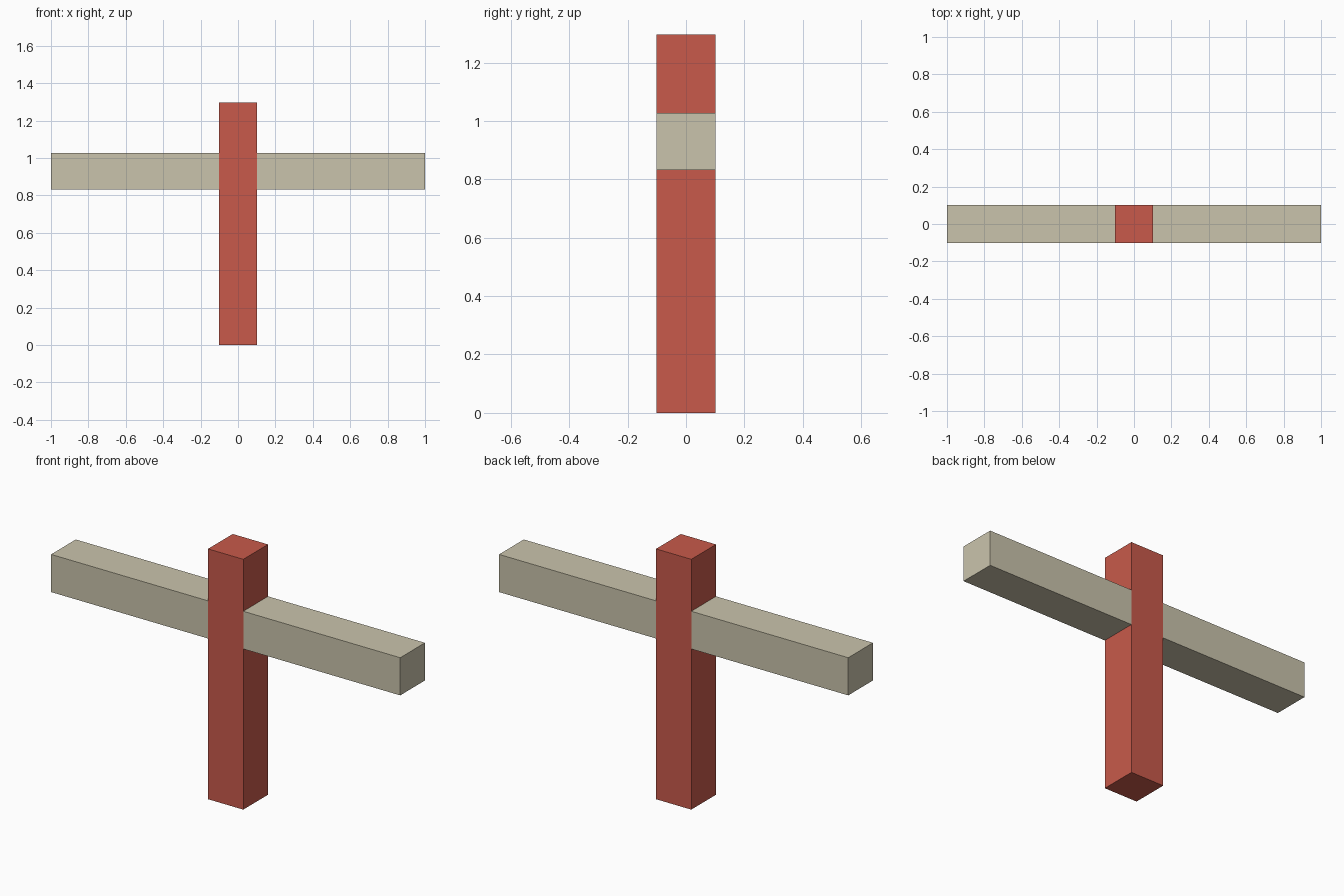
import bpy
import bmesh
from mathutils import Vector

if "Cube" in bpy.data.objects:
    bpy.data.objects.remove(bpy.data.objects["Cube"])


def material(name, rgb):
    m = bpy.data.materials.new(name)
    m.diffuse_color = (*rgb, 1.0)
    m.use_nodes = True
    m.node_tree.nodes["Principled BSDF"].inputs["Base Color"].default_value = m.diffuse_color
    return m


def box(name, lo, hi, mat):
    """Axis-aligned box between two corners."""
    lo, hi = Vector(lo), Vector(hi)
    bm = bmesh.new()
    bmesh.ops.create_cube(bm, size=1.0)
    bmesh.ops.scale(bm, vec=hi - lo, verts=bm.verts)
    bmesh.ops.translate(bm, vec=(lo + hi) / 2, verts=bm.verts)
    mesh = bpy.data.meshes.new(name)
    bm.to_mesh(mesh)
    bm.free()
    mesh.materials.append(mat)
    obj = bpy.data.objects.new(name, mesh)
    bpy.context.collection.objects.link(obj)
    return obj


red = material("brick red", (0.578, 0.102, 0.070))
beige = material("pale beige", (0.591, 0.552, 0.413))

HALF = 0.101  # half thickness of the timbers

# Upright post
box("post", (-HALF, -HALF, 0), (HALF, HALF, 1.296), red)

# Crossbeam arms, butted against the post and mirrored to both sides
arms = box("crossbeam_arms", (HALF, -HALF, 0.832), (1.0, HALF, 1.027), beige)
arms.modifiers.new("mirror", "MIRROR").use_axis = (True, False, False)
